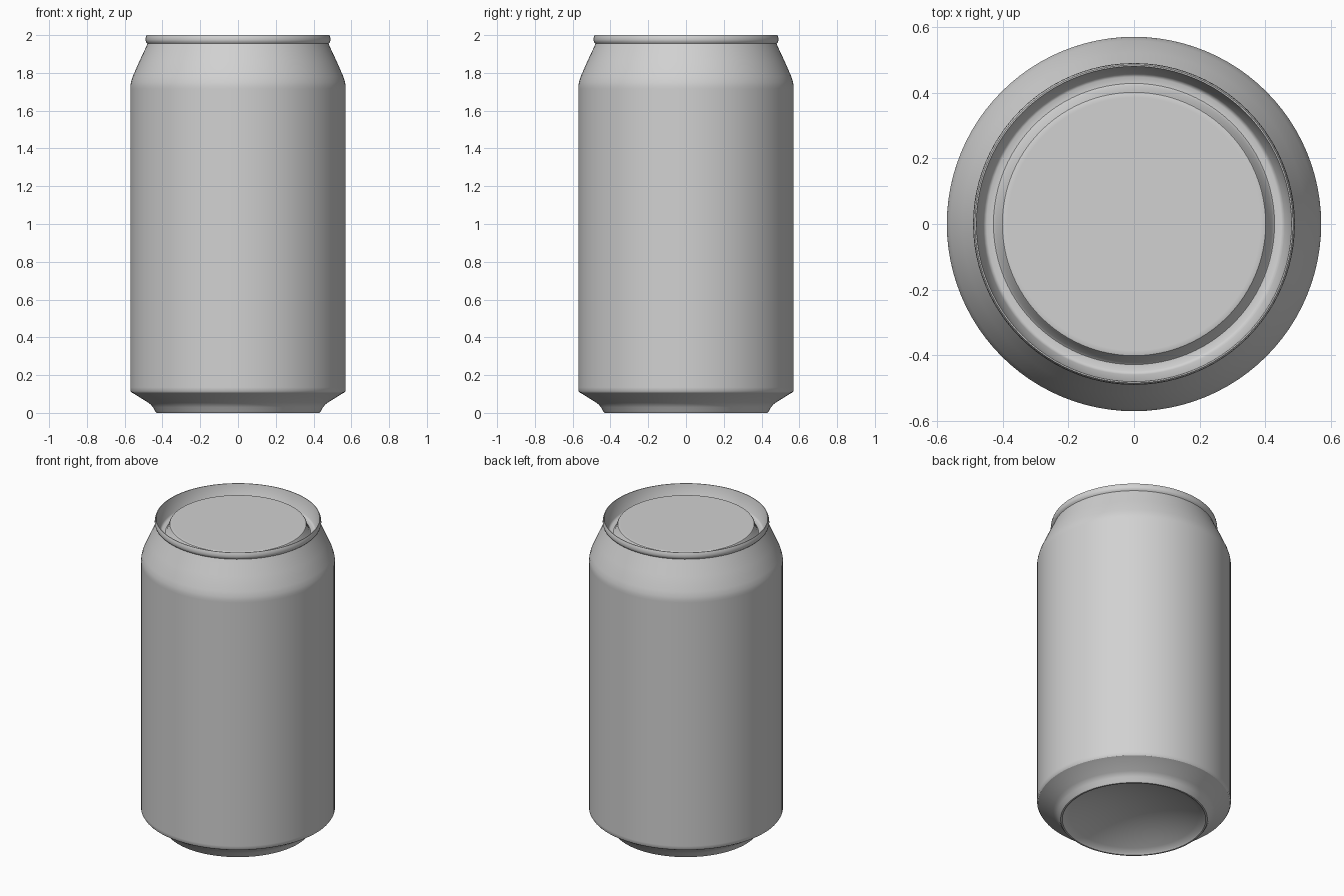
import bpy, bmesh, math

cube = bpy.data.objects.get("Cube")
if cube:
    bpy.data.objects.remove(cube, do_unlink=True)

SEGMENTS = 96

metal = bpy.data.materials.new("light_grey_metal")
metal.use_nodes = True
GREY = (0.64, 0.64, 0.64, 1.0)
metal.diffuse_color = GREY
metal.node_tree.nodes["Principled BSDF"].inputs["Base Color"].default_value = GREY


def lathe(name, profile, angle=35):
    """Spin an (r, z) profile, listed so that the outside is on its right, about z."""
    bm = bmesh.new()
    verts = [bm.verts.new((r, 0, z)) for r, z in profile]
    edges = [bm.edges.new(pair) for pair in zip(verts, verts[1:])]
    bmesh.ops.spin(bm, geom=verts + edges, cent=(0, 0, 0), axis=(0, 0, 1),
                   angle=2 * math.pi, steps=SEGMENTS, use_duplicate=False)
    bmesh.ops.remove_doubles(bm, verts=bm.verts, dist=1e-4)
    # Make the faces point to the outer side of the profile
    bm.normal_update()
    (r0, z0), (r1, z1) = profile[:2]
    out_r, out_z = z1 - z0, r0 - r1
    first = min(bm.faces, key=lambda f: (
        (f.calc_center_median().xy.length - (r0 + r1) / 2) ** 2
        + (f.calc_center_median().z - (z0 + z1) / 2) ** 2))
    c, n = first.calc_center_median(), first.normal
    if (n.x * c.x + n.y * c.y) / c.xy.length * out_r + n.z * out_z < 0:
        bmesh.ops.reverse_faces(bm, faces=bm.faces)
    mesh = bpy.data.meshes.new(name)
    bm.to_mesh(mesh)
    bm.free()
    mesh.materials.append(metal)
    obj = bpy.data.objects.new(name, mesh)
    bpy.context.collection.objects.link(obj)
    bpy.ops.object.select_all(action='DESELECT')
    obj.select_set(True)
    bpy.context.view_layer.objects.active = obj
    bpy.ops.object.shade_smooth_by_angle(angle=math.radians(angle))
    return obj


# Straight wall, held flat by loops near its ends, and tapered shoulder
lathe("can_body", [(0.564, 0.108), (0.570, 0.118), (0.570, 0.135), (0.570, 1.715),
                   (0.570, 1.73), (0.567, 1.75), (0.558, 1.78), (0.522, 1.862),
                   (0.490, 1.930), (0.479, 1.955)])

# Rolled rim, steep inner wall, groove and raised flat centre panel
lathe("lid", [(0.479, 1.955), (0.487, 1.963), (0.490, 1.975), (0.488, 1.990),
              (0.484, 2.0), (0.480, 2.0), (0.477, 1.985), (0.459, 1.912),
              (0.454, 1.905), (0.448, 1.902), (0.428, 1.902), (0.421, 1.908),
              (0.405, 1.955), (0.401, 1.961), (0.394, 1.963), (0.385, 1.963),
              (0.0, 1.963)])

# Shallow domed underside, standing ring and flared foot
DOME_R, DOME_H = 0.416, 0.10
dome = [(DOME_R * i / 12, 0.008 + DOME_H * (1 - (i / 12) ** 2)) for i in range(13)]
lathe("base", dome + [(0.422, 0.0), (0.432, 0.0), (0.440, 0.010),
                      (0.450, 0.030), (0.464, 0.046), (0.475, 0.054),
                      (0.545, 0.098), (0.564, 0.108)])
